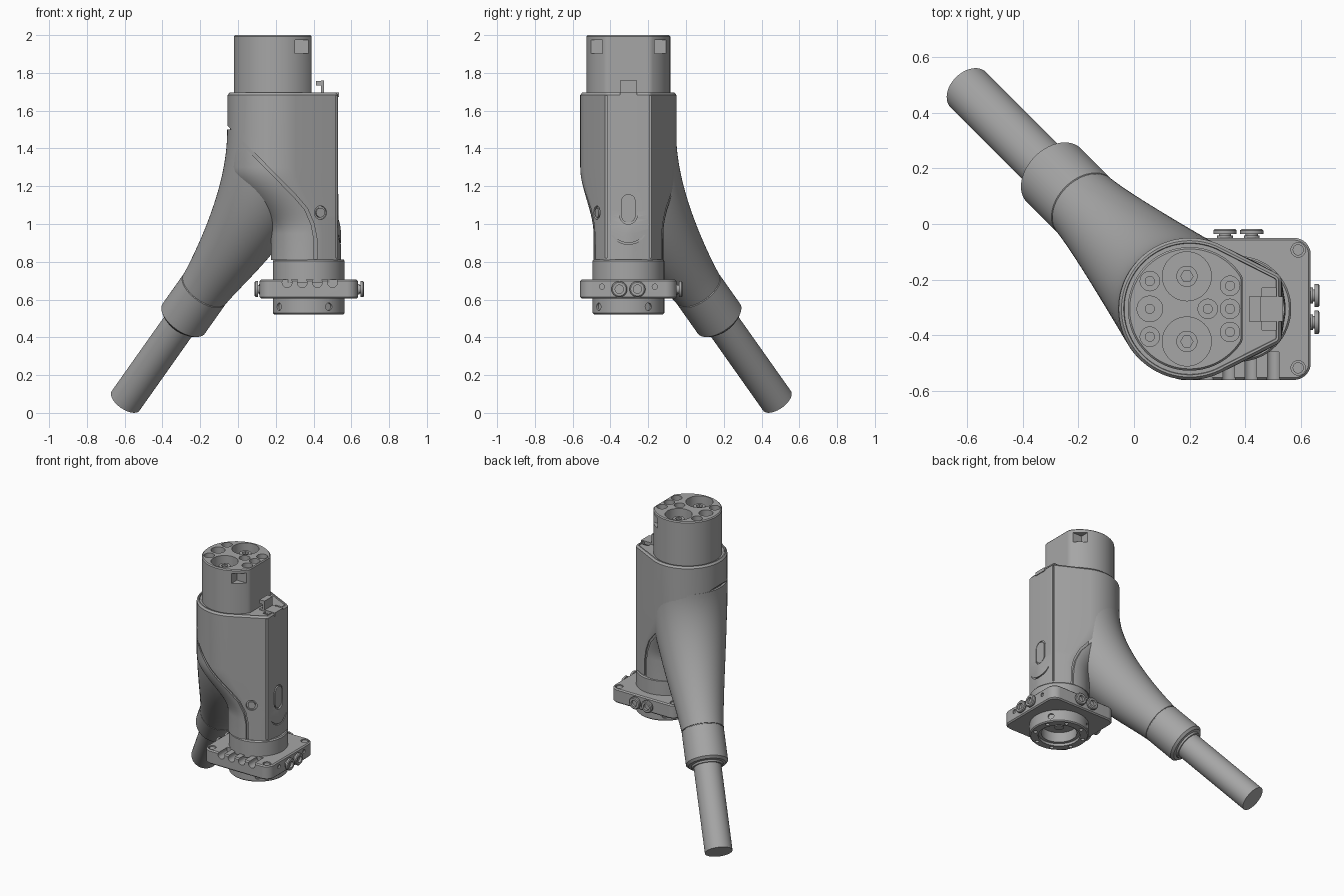
import bpy, bmesh, math
from mathutils import Vector

V = Vector
cube = bpy.data.objects.get("Cube")
if cube:
    bpy.data.objects.remove(cube, do_unlink=True)

grey = bpy.data.materials.new("plain_grey")
grey.use_nodes = True
grey.diffuse_color = (0.38, 0.38, 0.38, 1)
grey.node_tree.nodes["Principled BSDF"].inputs["Base Color"].default_value = (0.38, 0.38, 0.38, 1)
parts = []


def loft(name, rings):
    """Skin a list of equal-length point rings and cap both ends."""
    bm = bmesh.new()
    rows = [[bm.verts.new(p) for p in ring] for ring in rings]
    n = len(rows[0])
    for a, b in zip(rows, rows[1:]):
        for i in range(n):
            j = (i + 1) % n
            bm.faces.new((a[i], a[j], b[j], b[i]))
    bm.faces.new(rows[0])
    bm.faces.new(rows[-1])
    bmesh.ops.recalc_face_normals(bm, faces=bm.faces)
    mesh = bpy.data.meshes.new(name)
    bm.to_mesh(mesh)
    bm.free()
    mesh.materials.append(grey)
    obj = bpy.data.objects.new(name, mesh)
    bpy.context.scene.collection.objects.link(obj)
    parts.append(obj)
    return obj


def circle(c, axis, r, n=48):
    q = V((0, 0, 1)).rotation_difference(V(axis).normalized())
    return [V(c) + q @ V((r * math.cos(k * math.tau / n), r * math.sin(k * math.tau / n), 0))
            for k in range(n)]


def lathe(name, origin, axis, profile, n=48):
    """Profile is a list of (distance along axis, radius)."""
    d = V(axis).normalized()
    return loft(name, [circle(V(origin) + d * t, d, r, n) for t, r in profile])


def cyl(name, origin, axis, r, length, n=32):
    return lathe(name, origin, axis, [(0, r), (length, r)], n)


def box(name, c, size):
    x, y, z = (s / 2 for s in size)
    return loft(name, [[V(c) + V((sx * x, sy * y, h)) for sx, sy in ((-1, -1), (1, -1), (1, 1), (-1, 1))]
                       for h in (-z, z)])


def hull(circles, n=96):
    """Outline wrapped around circles given as (x, y, radius)."""
    out = []
    for k in range(n):
        a = (k + 0.5) * math.tau / n
        u, v = math.cos(a), math.sin(a)
        x, y, r = max(circles, key=lambda c: c[0] * u + c[1] * v + c[2])
        out.append((x + r * u, y + r * v))
    return out


def cut(obj, *cutters):
    for c in cutters:
        m = obj.modifiers.new("cut", 'BOOLEAN')
        m.object, m.operation, m.solver = c, 'DIFFERENCE', 'EXACT'
        bpy.context.view_layer.objects.active = obj
        bpy.ops.object.modifier_apply(modifier=m.name)
        parts.remove(c)
        bpy.data.objects.remove(c, do_unlink=True)


CY = -0.305          # symmetry plane of plug and mount
UP = (0, 0, 1)


# Main shell: teardrop section narrowing to a round neck
def section(z, inset=0.0):
    f = min(max((z - 0.95) / 0.35, 0), 1)
    f = f * f * (3 - 2 * f)
    big = (0.36 - 0.16 * f, CY, 0.185 + 0.07 * f - inset)
    nose = [(0.50, CY + s * 0.10, 0.03 - inset) for s in (-1, 1)]
    return [V((x, y, z)) for x, y in hull([big] + nose)]


heights = [0.81, 0.95] + [0.95 + 0.025 * k for k in range(1, 15)]
shell = loft("main_shell", [section(z) for z in heights + [1.682]]
             + [section(1.695, 0.01), section(1.695, 0.018), section(1.687, 0.02)])
loft("inner_core", [section(z, 0.012) for z in heights + [1.66]])

# Diagonal parting groove running through both sides of the shell
path = [V(p) for p in ((-0.12, 1.575), (0.30, 1.15), (0.36, 1.08), (0.395, 1.0), (0.41, 0.92), (0.412, 0.78))]
rings = []
for i, p in enumerate(path):
    t = (path[min(i + 1, len(path) - 1)] - path[max(i - 1, 0)]).normalized()
    s = V((-t.y, t.x)) * 0.008
    a, b = p + s, p - s
    rings.append([(a.x, -0.8, a.y), (a.x, 0.2, a.y), (b.x, 0.2, b.y), (b.x, -0.8, b.y)])
cut(shell, loft("groove_cutter", rings))

# Nose strip grooves, latch pocket, button recess and curved mark
for s in (-1, 1):
    cut(shell, box("strip_cutter", (0.54, CY + s * 0.118, 1.25), (0.05, 0.01, 0.86)))
cut(shell, box("pocket_cutter", (0.485, CY, 1.66), (0.05, 0.15, 0.12)))


def stadium(name, r, x0, x1):
    outline = hull([(CY, 1.045, r), (CY, 1.12, r)], 48)
    return loft(name, [[V((x, y, z)) for y, z in outline] for x in (x0, x1)])


cut(shell, stadium("button_cutter", 0.046, 0.523, 0.6))
stadium("button", 0.038, 0.515, 0.533)
arc = []
for k in range(13):
    a = math.radians(215 + k * 110 / 12)
    u, v = math.cos(a), math.sin(a)
    arc.append([(x, CY + r * u, 1.0 + r * v) for x, r in ((0.53, 0.1), (0.62, 0.1), (0.62, 0.108), (0.53, 0.108))])
cut(shell, loft("mark_cutter", arc))

# Side screw in a ring recess
side = V((0.4, -0.92, 0)).normalized()
spot = V((0.437, -0.472, 1.06))
cut(shell, cyl("screw_cutter", spot - side * 0.012, side, 0.036, 0.1))
cyl("side_screw", spot - side * 0.03, side, 0.025, 0.03)

# Plug head with one flat side, sockets and corner windows
HX = 0.2
outline = [(min(x, 0.39), y) for x, y in hull([(HX, CY, 0.222)], 96)]
head = loft("plug_head", [[V((HX + (x - HX) * k, CY + (y - CY) * k, z)) for x, y in outline]
                          for z, k in ((1.66, 1), (1.993, 1), (2.0, 0.97))])
for s in (-1, 1):
    spot = V((0.19, CY + s * 0.117, 1.84))
    cut(head, cyl("socket_cutter", spot, UP, 0.088, 0.3, 48))
    pin = cyl("power_pin", spot - V((0, 0, 0.02)), UP, 0.038, 0.15)
    cut(pin, cyl("pin_cutter", spot + V((0, 0, 0.06)), UP, 0.022, 0.2, 6))
    cut(head, box("window_cutter", (0.338, CY + s * 0.182, 1.938), (0.075, 0.09, 0.07)))
small = [(0.265, 0)] + [(x, s * h) for x, h in ((0.057, 0.1), (0.345, 0.083)) for s in (-1, 0, 1)]
for x, dy in small:
    r = 0.046 if (x < 0.1 and dy == 0) else 0.035
    cut(head, cyl("signal_cutter", (x, CY + dy, 1.9), UP, r, 0.2))
    cyl("signal_pin", (x, CY + dy, 1.88), UP, 0.018, 0.07, 20)

# Latch hook behind the head
box("latch_stem", (0.447, CY, 1.70), (0.016, 0.09, 0.12))
box("latch_hook", (0.433, CY, 1.745), (0.04, 0.09, 0.026))
box("latch_base", (0.475, CY, 1.685), (0.12, 0.09, 0.024))

# Cable, sleeve and flared handle share one slanted axis
end = V((-0.595, 0.482, 0.064))
d = V((0.5, -0.5, math.sqrt(0.5)))
cyl("cable", end, d, 0.09, 0.7, 48)
lathe("cable_sleeve", end, d, [(0.585, 0.1), (0.597, 0.104), (0.6, 0.122), (0.615, 0.137),
                               (0.834, 0.137), (0.837, 0.132), (0.85, 0.132)], 64)
p0, p1 = end + d * 0.84, end + d * 1.2
p2, p3 = V((0.195, CY, 1.18)), V((0.195, CY, 1.5))
flare = []
for k in range(25):
    s = k / 24
    q = 1 - s
    pos = p0 * q**3 + p1 * (3 * q * q * s) + p2 * (3 * q * s * s) + p3 * s**3
    tan = (p1 - p0) * q * q + (p2 - p1) * (2 * q * s) + (p3 - p2) * s * s
    flare.append(circle(pos, tan, 0.137 + 0.115 * math.sin(s * math.pi / 2) ** 1.2, 64))
loft("handle", flare)

# Mount: neck collar, square plate and lower ring
MX = 0.375
lathe("neck_collar", (MX, CY, 0.69), UP, [(0, 0.19), (0.115, 0.19), (0.123, 0.183)], 64)
corners = [(MX + sx * 0.2, CY + sy * 0.195, 0.06) for sx in (-1, 1) for sy in (-1, 1)]
inner = [(x, y, 0.052) for x, y, r in corners]
plate = loft("mount_plate", [[V((x, y, z)) for x, y in hull(c, 64)]
                             for z, c in ((0.605, inner), (0.613, corners), (0.697, corners), (0.705, inner))])
for k in range(4):
    cut(plate, cyl("slot_cutter", (0.26 + k * 0.08, -0.7, 0.69), (0, 1, 0), 0.026, 0.24, 24))
for sx in (-1, 1):
    for sy in (-1, 1):
        spot = V((MX + sx * 0.215, CY + sy * 0.212, 0.6))
        cut(plate, cyl("bolt_cutter", spot + V((0, 0, 0.09)), UP, 0.026, 0.1))
        cyl("corner_bolt", spot + V((0, 0, 0.03)), UP, 0.02, 0.07, 24)

ring = lathe("lower_ring", (MX, CY, 0.522), UP, [(0, 0.183), (0.007, 0.19), (0.1, 0.19)], 64)
cut(ring, cyl("step_cutter", (MX, CY, 0.45), UP, 0.135, 0.09, 48),
    cyl("bore_cutter", (MX, CY, 0.45), UP, 0.115, 0.16, 48))
cut(plate, cyl("plate_bore_cutter", (MX, CY, 0.55), UP, 0.115, 0.11, 48))
cyl("bore_post", (MX, CY, 0.58), UP, 0.03, 0.1, 24)
for k in range(8):
    a = (k + 0.5) * math.tau / 8
    out = V((math.cos(a), math.sin(a), 0))
    base = V((MX, CY, 0)) + out * 0.16
    cut(ring, cyl("ring_bolt_cutter", base + V((0, 0, 0.5)), UP, 0.013, 0.045, 16))
    if k % 2 == 0:
        side_dir = V((math.cos(a + 0.2), math.sin(a + 0.2), 0))
        cut(ring, cyl("ring_side_cutter", V((MX, CY, 0.562)) + side_dir * 0.178, side_dir, 0.02, 0.05, 20))

# Stepped fittings on three sides of the plate
knob = [(-0.02, 0.028), (0.008, 0.028), (0.008, 0.022), (0.014, 0.022), (0.014, 0.042), (0.027, 0.042), (0.032, 0.036)]
for s in (-0.048, 0.048):
    for name, origin, axis in (("left_fitting", (MX + 0.26, CY + s, 0.655), (1, 0, 0)),
                               ("right_fitting", (MX - 0.255, CY + s, 0.655), (-1, 0.0001, 0)),
                               ("back_fitting", (MX + s, CY + 0.255, 0.655), (0, 1, 0))):
        fitting = lathe(name, origin, axis, knob, 32)
        cut(fitting, cyl("port_cutter", V(origin) + V(axis) * 0.015, axis, 0.022, 0.05, 24))
for s in (-0.14, 0.14):
    cut(plate, cyl("side_hole_cutter", (MX + 0.25, CY + s, 0.668), (1, 0, 0), 0.014, 0.05, 16))

# Smooth shading with crisp edges
bpy.ops.object.select_all(action='DESELECT')
for obj in parts:
    obj.select_set(True)
bpy.context.view_layer.objects.active = parts[0]
bpy.ops.object.shade_smooth_by_angle(angle=math.radians(30))
